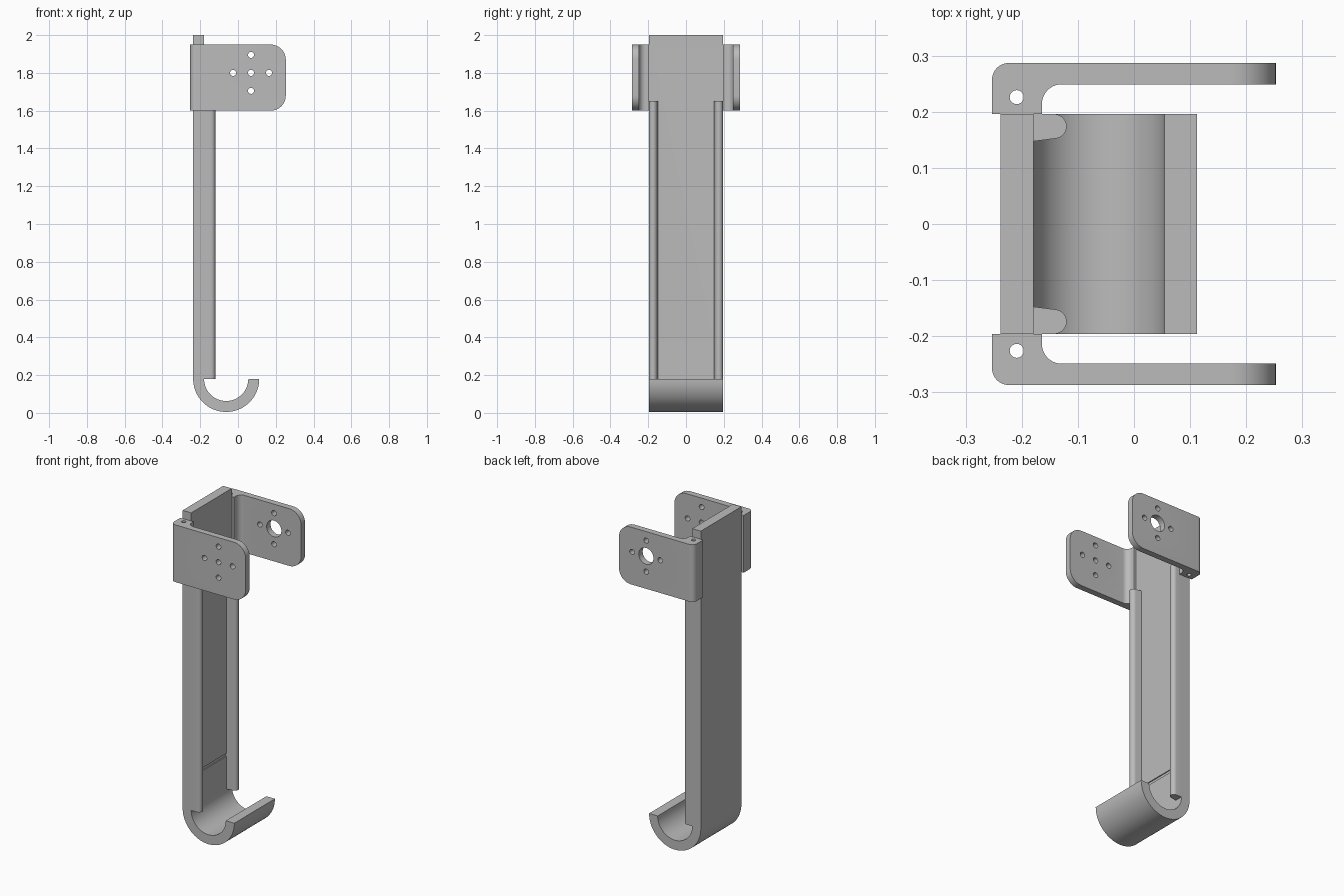
import bpy, bmesh, math
from mathutils import Matrix, Vector

if "Cube" in bpy.data.objects:
    bpy.data.objects.remove(bpy.data.objects["Cube"])

grey = bpy.data.materials.new("plain grey")
grey.use_nodes = True
colour = (0.5, 0.5, 0.5, 1)
grey.diffuse_color = colour
grey.node_tree.nodes["Principled BSDF"].inputs["Base Color"].default_value = colour

HALF_W = 0.196                  # half width of the back strap
HOOK_X, HOOK_Z = -0.0625, 0.18  # centre of the hook curve
R_OUT, R_IN = 0.175, 0.117
STRAP_FRONT = HOOK_X - R_IN


def prism(points, depth):
    """Closed solid from a list of base points swept along depth."""
    bm = bmesh.new()
    base = bm.faces.new([bm.verts.new(p) for p in points])
    swept = bmesh.ops.extrude_face_region(bm, geom=[base], use_keep_orig=True)
    verts = [g for g in swept["geom"] if isinstance(g, bmesh.types.BMVert)]
    bmesh.ops.translate(bm, verts=verts, vec=depth)
    bmesh.ops.recalc_face_normals(bm, faces=bm.faces)
    return bm


def round_edges(bm, spots, radius):
    """Round the straight edges whose midpoints lie at the given spots."""
    edges = [e for e in bm.edges
             if any(((e.verts[0].co + e.verts[1].co) / 2 - Vector(s)).length < 0.002 for s in spots)]
    bmesh.ops.bevel(bm, geom=edges, offset=radius, segments=10, profile=0.5, affect='EDGES')


def finish(bm, name):
    mesh = bpy.data.meshes.new(name)
    bm.to_mesh(mesh)
    bm.free()
    obj = bpy.data.objects.new(name, mesh)
    bpy.context.collection.objects.link(obj)
    mesh.materials.append(grey)
    return obj


def select(obj):
    bpy.ops.object.select_all(action='DESELECT')
    obj.select_set(True)
    bpy.context.view_layer.objects.active = obj


def cut(obj, cutter_bm):
    cutter = finish(cutter_bm, "cutter")
    cutter.hide_render = True
    mod = obj.modifiers.new("cut", 'BOOLEAN')
    mod.operation, mod.solver, mod.object = 'DIFFERENCE', 'EXACT', cutter
    select(obj)
    bpy.ops.object.modifier_apply(modifier=mod.name)
    bpy.data.objects.remove(cutter)


def smooth(obj):
    select(obj)
    bpy.ops.object.shade_smooth_by_angle(angle=math.radians(30))


def drill(bm, centre, radius, length, along_y):
    turn = Matrix.Rotation(math.pi / 2, 4, 'X') if along_y else Matrix()
    bmesh.ops.create_cone(bm, cap_ends=True, segments=32, radius1=radius, radius2=radius,
                          depth=length, matrix=Matrix.Translation(centre) @ turn)


# Back strap running down into the open hook
def arc(radius):
    angles = [math.pi + math.pi * i / 40 for i in range(41)]
    return [(HOOK_X + radius * math.cos(a), -HALF_W, HOOK_Z + radius * math.sin(a)) for a in angles]


outline = [(HOOK_X - R_OUT, -HALF_W, 2)] + arc(R_OUT) + arc(R_IN)[::-1] + [(STRAP_FRONT, -HALF_W, 2)]
strap = finish(prism(outline, (0, 2 * HALF_W, 0)), "strap_and_hook")

# Shallow groove across the strap, between the rails
groove = bmesh.new()
bmesh.ops.create_cube(groove, size=1, matrix=Matrix.Translation((STRAP_FRONT, 0, 0.39))
                      @ Matrix.Diagonal((0.012, 0.29, 0.018, 1)))
cut(strap, groove)
smooth(strap)

for side, label in ((1, "back"), (-1, "front")):
    # Rail with a rounded nose along the strap edge
    tip = [(-0.143 + 0.023 * math.sin(a), side * (0.174 + 0.022 * math.cos(a)), HOOK_Z)
           for a in [math.pi * i / 14 for i in range(15)]]
    rail = [(STRAP_FRONT - 0.002, side * HALF_W, HOOK_Z)] + tip + [(STRAP_FRONT - 0.002, side * 0.147, HOOK_Z)]
    smooth(finish(prism(rail, (0, 0, 1.65 - HOOK_Z)), label + "_rail"))

    # Angled side bracket with rounded corners
    corners = [(-0.253, HALF_W), (-0.164, HALF_W), (-0.164, 0.249),
               (0.253, 0.249), (0.253, 0.287), (-0.253, 0.287)]
    bm = prism([(x, side * y, 1.6) for x, y in corners], (0, 0, 0.35))
    round_edges(bm, [(0.253, side * 0.268, z) for z in (1.6, 1.95)], 0.08)
    round_edges(bm, [(-0.253, side * 0.287, 1.775)], 0.03)
    round_edges(bm, [(-0.164, side * 0.249, 1.775)], 0.035)
    bracket = finish(bm, label + "_bracket")

    # Screw holes, axle hole and the upright pin hole
    holes = bmesh.new()
    for dx, dz in ((0.095, 0), (-0.095, 0), (0, 0.095), (0, -0.095)):
        drill(holes, (0.069 + dx, side * 0.268, 1.8 + dz), 0.016, 0.1, True)
    drill(holes, (0.069, side * 0.268, 1.8), 0.05 if side > 0 else 0.016, 0.1, True)
    drill(holes, (-0.209, side * 0.226, 1.775), 0.0125, 0.5, False)
    cut(bracket, holes)
    smooth(bracket)
